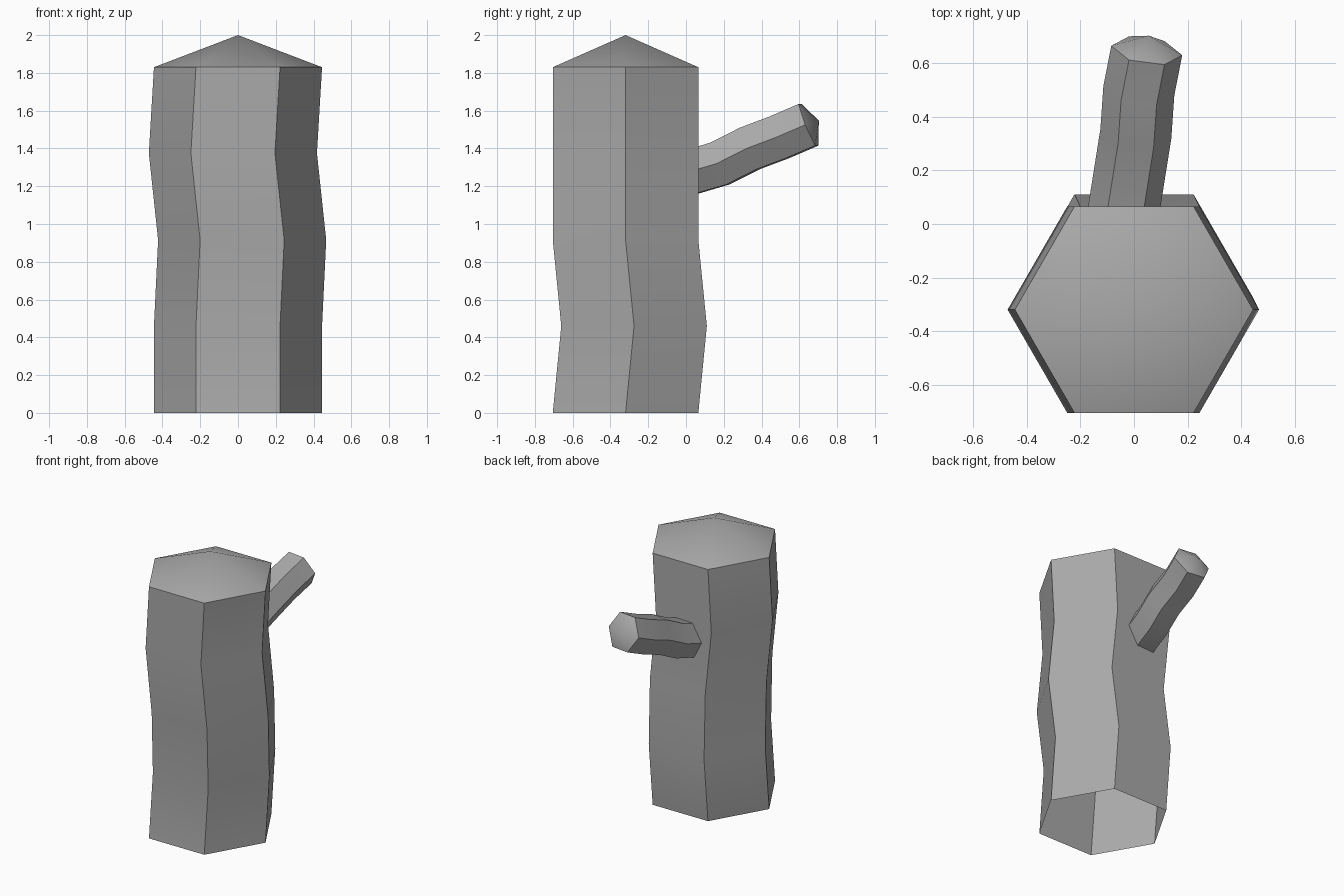
import bpy, bmesh
from math import cos, sin, pi, radians
from mathutils import Vector

cube = bpy.data.objects.get("Cube")
if cube:
    bpy.data.objects.remove(cube, do_unlink=True)

grey = bpy.data.materials.new("plain grey")
grey.use_nodes = True
colour = (0.4, 0.4, 0.4, 1)
grey.diffuse_color = colour
grey.node_tree.nodes["Principled BSDF"].inputs["Base Color"].default_value = colour


def crooked_tube(name, centres, u, v, height, sides=6):
    """Sweep a polygon along bent centres, open at the base, pointed at the tip."""
    u, v = Vector(u), Vector(v)
    bm = bmesh.new()
    rings = []
    for c in centres:
        rings.append([bm.verts.new(Vector(c) + u * cos(2 * pi * i / sides)
                                   + v * sin(2 * pi * i / sides)) for i in range(sides)])
    tip = bm.verts.new(Vector(centres[-1]) + u.cross(v).normalized() * height)
    for i in range(sides):
        j = (i + 1) % sides
        for low, high in zip(rings, rings[1:]):
            bm.faces.new((low[i], low[j], high[j], high[i]))
        bm.faces.new((rings[-1][i], rings[-1][j], tip))
    mesh = bpy.data.meshes.new(name)
    bm.to_mesh(mesh)
    bm.free()
    mesh.materials.append(grey)
    obj = bpy.data.objects.new(name, mesh)
    bpy.context.collection.objects.link(obj)
    bpy.ops.object.select_all(action="DESELECT")
    obj.select_set(True)
    bpy.context.view_layer.objects.active = obj
    bpy.ops.object.shade_smooth_by_angle(angle=radians(30))


# Upright trunk with slight bends
crooked_tube("trunk",
             [(0, -0.32, 0), (0, -0.275, 0.46), (0.022, -0.32, 0.915),
              (-0.027, -0.32, 1.375), (0, -0.32, 1.83)],
             (0.445, 0, 0), (0, 0.445, 0), 0.17)

# Side branch rising from the back, rooted inside the trunk
crooked_tube("branch",
             [(-0.045, 0.01, 1.27), (-0.018, 0.18, 1.32), (0.007, 0.338, 1.4),
              (0.018, 0.497, 1.46), (0.0475, 0.648, 1.525)],
             (-0.1325, 0.0175, 0), (0, -0.051, 0.127), 0.06)
